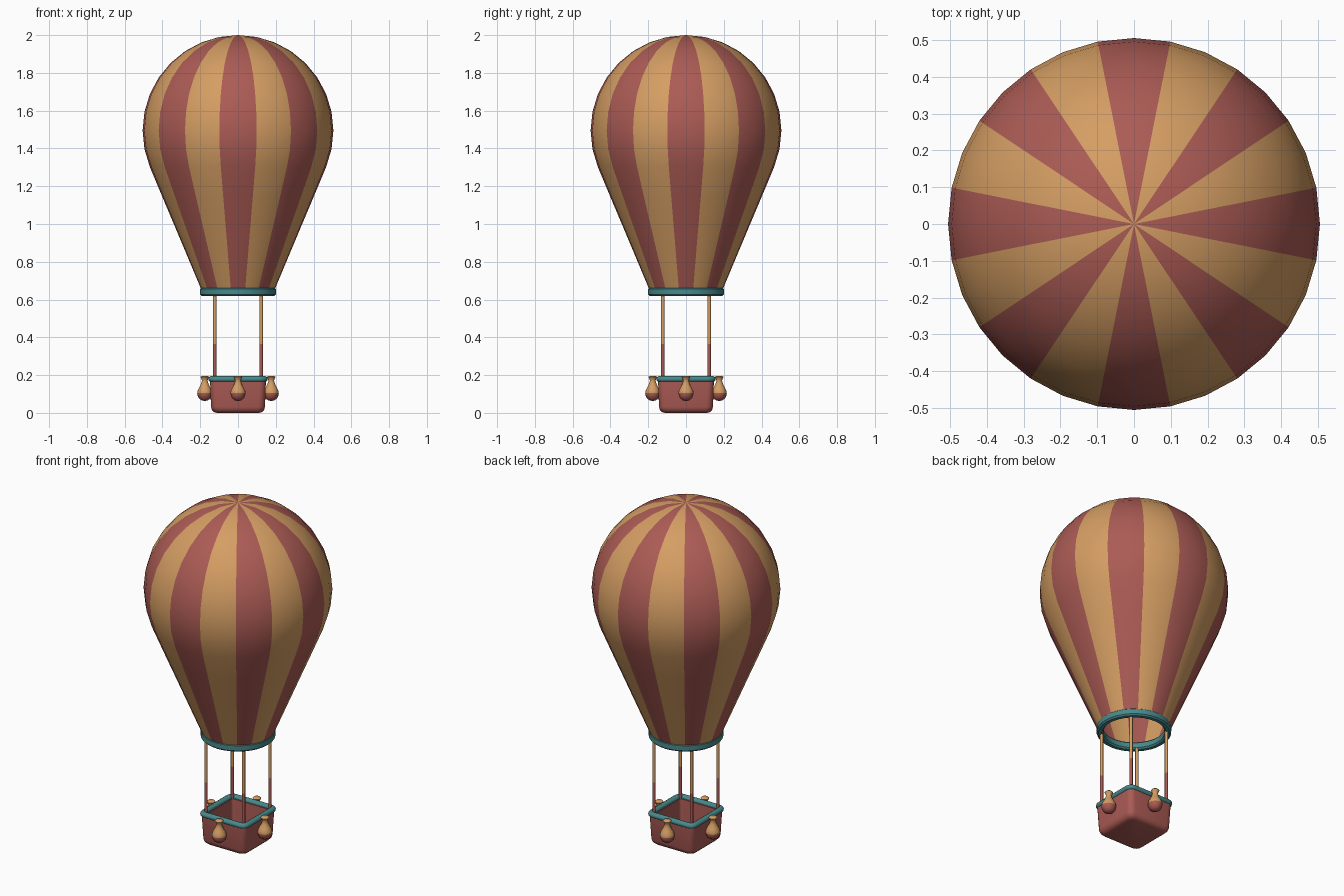
import bpy, bmesh, math
from math import sin, cos, pi, radians

if "Cube" in bpy.data.objects:
    bpy.data.objects.remove(bpy.data.objects["Cube"])


def mat(name, rgb):
    m = bpy.data.materials.new(name)
    m.diffuse_color = (*rgb, 1)
    m.use_nodes = True
    m.node_tree.nodes["Principled BSDF"].inputs["Base Color"].default_value = m.diffuse_color
    return m


TAN = mat("tan", (0.66, 0.34, 0.125))
RED = mat("brick red", (0.41, 0.105, 0.09))
TEAL = mat("teal", (0.065, 0.25, 0.26))


def circle(r, n):
    return [(r * cos(2 * pi * i / n), r * sin(2 * pi * i / n)) for i in range(n)]


def rounded_square(h, r, n=5):
    pts = []
    for k in range(4):
        a0 = k * pi / 2
        sx, sy = [(1, 1), (-1, 1), (-1, -1), (1, -1)][k]
        for i in range(n):
            a = a0 + i / (n - 1) * pi / 2
            pts.append((sx * (h - r) + r * cos(a), sy * (h - r) + r * sin(a)))
    return pts


def loft(name, loops, mats, pick=None, loc=(0, 0), closed=False, cap_start=False,
         cap_end=False, angle=40):
    """Skin a stack of (outline, z) loops; pick(centre) gives the material slot."""
    bm = bmesh.new()
    rows = [[bm.verts.new((x, y, z)) for x, y in pts] for pts, z in loops]
    n = len(rows[0])
    pairs = list(zip(rows, rows[1:]))
    if closed:
        pairs.append((rows[-1], rows[0]))
    for a, b in pairs:
        for i in range(n):
            j = (i + 1) % n
            bm.faces.new((a[i], a[j], b[j], b[i]))
    if cap_start:
        bm.faces.new(rows[0][::-1])
    if cap_end:
        bm.faces.new(rows[-1])
    bmesh.ops.remove_doubles(bm, verts=bm.verts, dist=1e-5)
    bmesh.ops.recalc_face_normals(bm, faces=bm.faces)
    if pick:
        for f in bm.faces:
            f.material_index = pick(f.calc_center_median())
    me = bpy.data.meshes.new(name)
    bm.to_mesh(me)
    bm.free()
    for m in mats:
        me.materials.append(m)
    ob = bpy.data.objects.new(name, me)
    ob.location = (*loc, 0)
    bpy.context.collection.objects.link(ob)
    bpy.context.view_layer.objects.active = ob
    ob.select_set(True)
    bpy.ops.object.shade_smooth_by_angle(angle=radians(angle))
    ob.select_set(False)
    return ob


# Envelope: 32-sided sphere top running into a tangent cone, 16 stripes
R, CZ = 0.505, 1.495
prof = [(0.195, 0.655), (0.263, 0.817), (0.331, 0.979), (0.399, 1.14)]
prof += [(R * cos(radians(a)), CZ + R * sin(radians(a)))
         for a in [-22.5 + 11.25 * k for k in range(11)]]


def stripe(c):
    s = int((math.degrees(math.atan2(c.y, c.x)) + 11.25) % 360 // 22.5)
    return 1 if s % 2 == 0 else 0


loft("envelope", [(circle(max(r, 1e-7), 32), z) for r, z in prof], [TAN, RED], stripe)

# Mouth ring
ring = [(0.2, 0.628), (0.2, 0.657), (0.192, 0.665), (0.173, 0.665),
        (0.165, 0.657), (0.165, 0.628), (0.173, 0.62), (0.192, 0.62)]
loft("mouth_ring", [(circle(r, 32), z) for r, z in ring], [TEAL], closed=True)

# Basket: rounded open box with wall thickness
wall = [(0.112, 0.03, 0.0), (0.127, 0.033, 0.004), (0.138, 0.035, 0.015),
        (0.143, 0.035, 0.032), (0.148, 0.03, 0.175), (0.12, 0.015, 0.175),
        (0.115, 0.015, 0.035)]
loft("basket", [(rounded_square(h, r), z) for h, r, z in wall], [RED],
     cap_start=True, cap_end=True)

# Basket rim: padded tube following the basket edge
rim = []
for i in range(10):
    a = 2 * pi * i / 10
    d = 0.0175 * cos(a)
    rim.append((rounded_square(0.14 + d, 0.025 + d), 0.179 + 0.016 * sin(a)))
loft("basket_rim", rim, [TEAL], closed=True, angle=60)

# Ropes: tan above, red sleeve below
for sx in (-1, 1):
    for sy in (-1, 1):
        loft("rope", [(circle(0.009, 10), z) for z in (0.17, 0.365, 0.64)],
             [TAN, RED], lambda c: 1 if c.z < 0.365 else 0,
             loc=(0.123 * sx, 0.123 * sy), cap_start=True, cap_end=True)

# Sandbags: one in the middle of each side, red lower half
bag = [(1e-7, 0.063), (0.016, 0.066), (0.029, 0.075), (0.037, 0.089), (0.04, 0.105),
       (0.037, 0.12), (0.029, 0.135), (0.02, 0.152), (0.015, 0.17), (0.017, 0.178),
       (0.023, 0.19), (0.016, 0.196), (1e-7, 0.194)]
for x, y in ((0.176, 0), (-0.176, 0), (0, 0.176), (0, -0.176)):
    loft("sandbag", [(circle(r, 16), z) for r, z in bag], [TAN, RED],
         lambda c: 1 if c.z < 0.105 else 0, loc=(x, y), angle=60)
